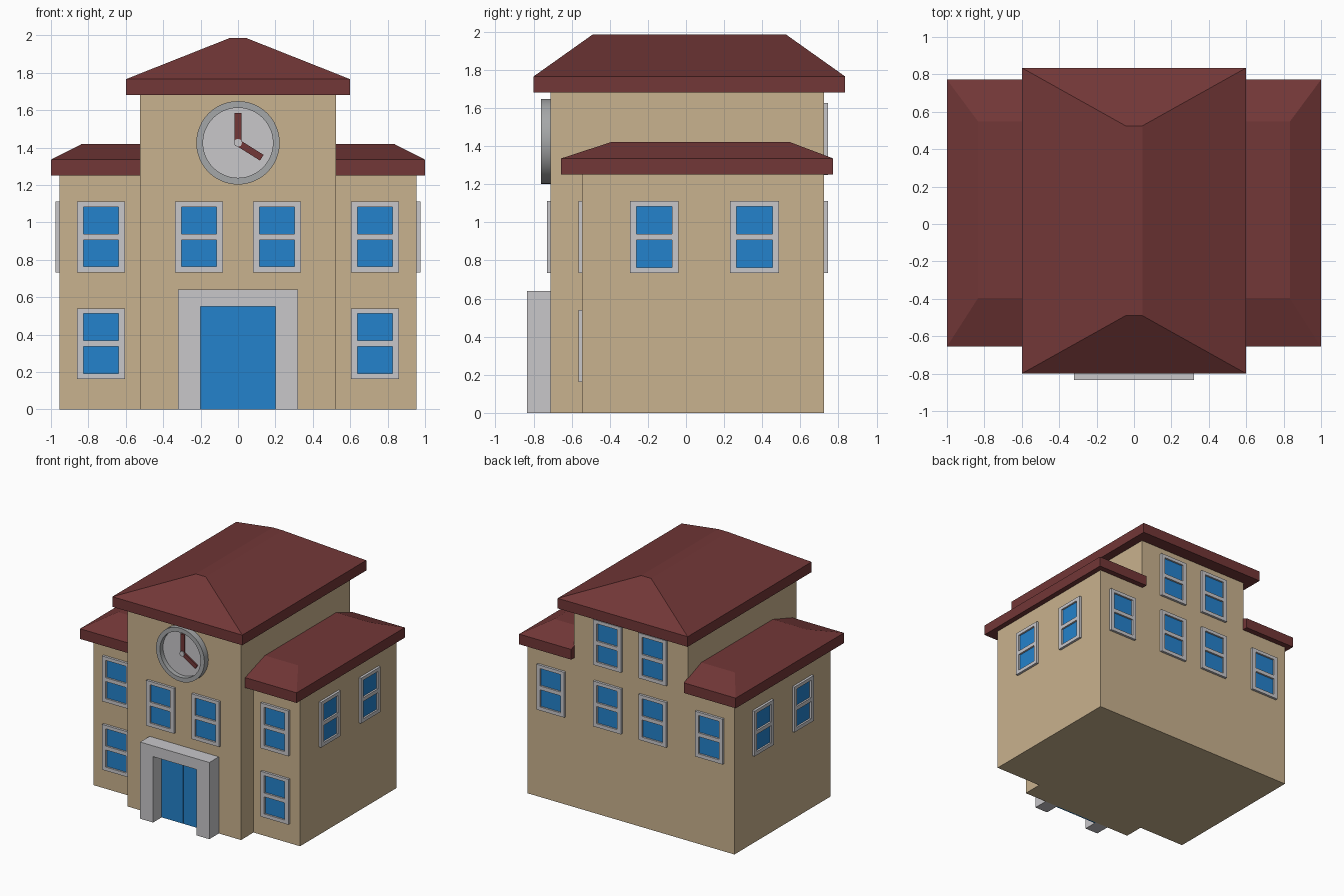
import bpy, bmesh, math
from mathutils import Matrix, Vector

if "Cube" in bpy.data.objects:
    bpy.data.objects.remove(bpy.data.objects["Cube"])


def srgb(r, g, b):
    lin = [(c / 255 / 12.92) if c < 10 else ((c / 255 + 0.055) / 1.055) ** 2.4 for c in (r, g, b)]
    return (*lin, 1)


def material(name, rgb):
    m = bpy.data.materials.new(name)
    m.diffuse_color = srgb(*rgb)
    m.use_nodes = True
    m.node_tree.nodes["Principled BSDF"].inputs["Base Color"].default_value = m.diffuse_color
    return m


TAN = material("tan wall", (201, 178, 142))
RED = material("dark red roof", (114, 55, 55))
WHITE = material("light grey trim", (200, 199, 202))
GREY = material("mid grey rim", (165, 167, 168))
BLUE = material("blue glass", (36, 130, 204))


def finish(name, bm, mat, mw=Matrix()):
    bmesh.ops.recalc_face_normals(bm, faces=bm.faces[:])
    me = bpy.data.meshes.new(name)
    bm.to_mesh(me)
    bm.free()
    me.materials.append(mat)
    ob = bpy.data.objects.new(name, me)
    ob.matrix_world = mw
    bpy.context.collection.objects.link(ob)
    return ob


def loft(name, rings, mat, mw=Matrix(), closed=False):
    """Skin equal-length rings of points; cap the ends, or join them when closed."""
    bm = bmesh.new()
    vr = [[bm.verts.new(p) for p in r] for r in rings]
    n = len(vr[0])
    for a, b in zip(vr, vr[1:] + (vr[:1] if closed else [])):
        for i in range(n):
            bm.faces.new((a[i], a[(i + 1) % n], b[(i + 1) % n], b[i]))
    if not closed:
        bm.faces.new(vr[0])
        bm.faces.new(vr[-1])
    return finish(name, bm, mat, mw)


def rect(x0, x1, y0, y1, z):
    return [(x0, y0, z), (x1, y0, z), (x1, y1, z), (x0, y1, z)]


def box(name, x0, x1, y0, y1, z0, z1, mat, mw=Matrix()):
    return loft(name, [rect(x0, x1, y0, y1, z0), rect(x0, x1, y0, y1, z1)], mat, mw)


def pierced_slab(name, xs, zs, holes, depth, mat, mw=Matrix()):
    """Upright grid panel with the listed cells left open, extruded toward -y."""
    bm = bmesh.new()
    v = [[bm.verts.new((x, 0, z)) for z in zs] for x in xs]
    for i in range(len(xs) - 1):
        for j in range(len(zs) - 1):
            if (i, j) not in holes:
                bm.faces.new((v[i][j], v[i + 1][j], v[i + 1][j + 1], v[i][j + 1]))
    ext = bmesh.ops.extrude_face_region(bm, geom=bm.faces[:], use_keep_orig=True)
    bmesh.ops.translate(bm, vec=(0, -depth, 0),
                        verts=[g for g in ext["geom"] if isinstance(g, bmesh.types.BMVert)])
    return finish(name, bm, mat, mw)


def window(name, x, y, z, angle):
    mw = Matrix.Translation((x, y, z)) @ Matrix.Rotation(math.radians(angle), 4, 'Z')
    pierced_slab(name + "_frame", [-0.128, -0.094, 0.094, 0.128],
                 [-0.189, -0.159, -0.016, 0.016, 0.161, 0.189], {(1, 1), (1, 3)}, 0.02, WHITE, mw)
    box(name + "_glass", -0.094, 0.094, -0.005, 0, -0.159, 0.161, BLUE, mw)


# Walls: T-shaped lower floors and the raised centre
C, W, FRONT, WING, BACK = 0.525, 0.955, -0.71, -0.545, 0.725
plan = [(-W, WING), (-C, WING), (-C, FRONT), (C, FRONT), (C, WING), (W, WING), (W, BACK), (-W, BACK)]
loft("lower_walls", [[(x, y, z) for x, y in plan] for z in (0, 1.25)], TAN)
box("upper_walls", -C, C, FRONT, BACK, 1.25, 1.68, TAN)

# Roofs: eave slab with hipped top
loft("centre_roof", [rect(-0.6, 0.6, -0.80, 0.835, 1.68), rect(-0.6, 0.6, -0.80, 0.835, 1.765),
                     rect(-0.045, 0.045, -0.49, 0.525, 1.985)], RED)
for s, side in ((1, "right"), (-1, "left")):
    loft(side + "_wing_roof", [rect(s * 0.52, s * 1.0, -0.655, 0.772, 1.25),
                               rect(s * 0.52, s * 1.0, -0.655, 0.772, 1.335),
                               rect(s * 0.52, s * 0.833, -0.395, 0.547, 1.42)], RED)
    # Windows on the front, back and side of this half
    for z, floor in ((0.351, "lower"), (0.922, "upper")):
        window(f"{side}_wing_{floor}_window", s * 0.732, WING, z, 0)
    window(side + "_centre_window", s * 0.209, FRONT, 0.922, 0)
    window(side + "_back_wing_window", s * 0.732, BACK, 0.922, 180)
    for z, floor in ((0.922, "middle"), (1.436, "top")):
        window(f"{side}_back_{floor}_window", s * 0.209, BACK, z, 180)
    for y, end in ((-0.167, "front"), (0.36, "rear")):
        window(f"{side}_side_{end}_window", s * W, y, 0.922, 90 * s)
    # Door leaf
    box(side + "_door", s * 0.004, s * 0.2, FRONT - 0.012, FRONT, 0, 0.55, BLUE)

# Entrance surround and the strip behind the door gap
box("door_backing", -0.004, 0.004, FRONT - 0.004, FRONT, 0, 0.55, BLUE)
pierced_slab("door_surround", [-0.32, -0.2, 0.2, 0.32], [0, 0.55, 0.64], {(1, 0)}, 0.125, WHITE,
             Matrix.Translation((0, FRONT, 0)))

# Clock: rim, face, hands and hub
clock = Matrix.Translation((0, FRONT, 1.425))


def circle(r, y, n=48):
    return [(r * math.cos(2 * math.pi * i / n), y, r * math.sin(2 * math.pi * i / n)) for i in range(n)]


rim = loft("clock_rim", [circle(0.223, 0), circle(0.223, -0.052), circle(0.187, -0.052),
                         circle(0.187, 0)], GREY, clock, closed=True)
loft("clock_face", [circle(0.187, 0), circle(0.187, -0.012)], WHITE, clock)
for name, length, angle in (("minute_hand", 0.16, 0), ("hour_hand", 0.15, 122)):
    box(name, -0.018, 0.018, -0.024, -0.012, 0, length, RED,
        clock @ Matrix.Rotation(math.radians(angle), 4, 'Y'))
loft("clock_hub", [circle(0.022, -0.012, 8), circle(0.022, -0.032, 8)], WHITE, clock)

# Smooth the round rim only
bpy.context.view_layer.objects.active = rim
rim.select_set(True)
bpy.ops.object.shade_smooth_by_angle(angle=math.radians(30))
